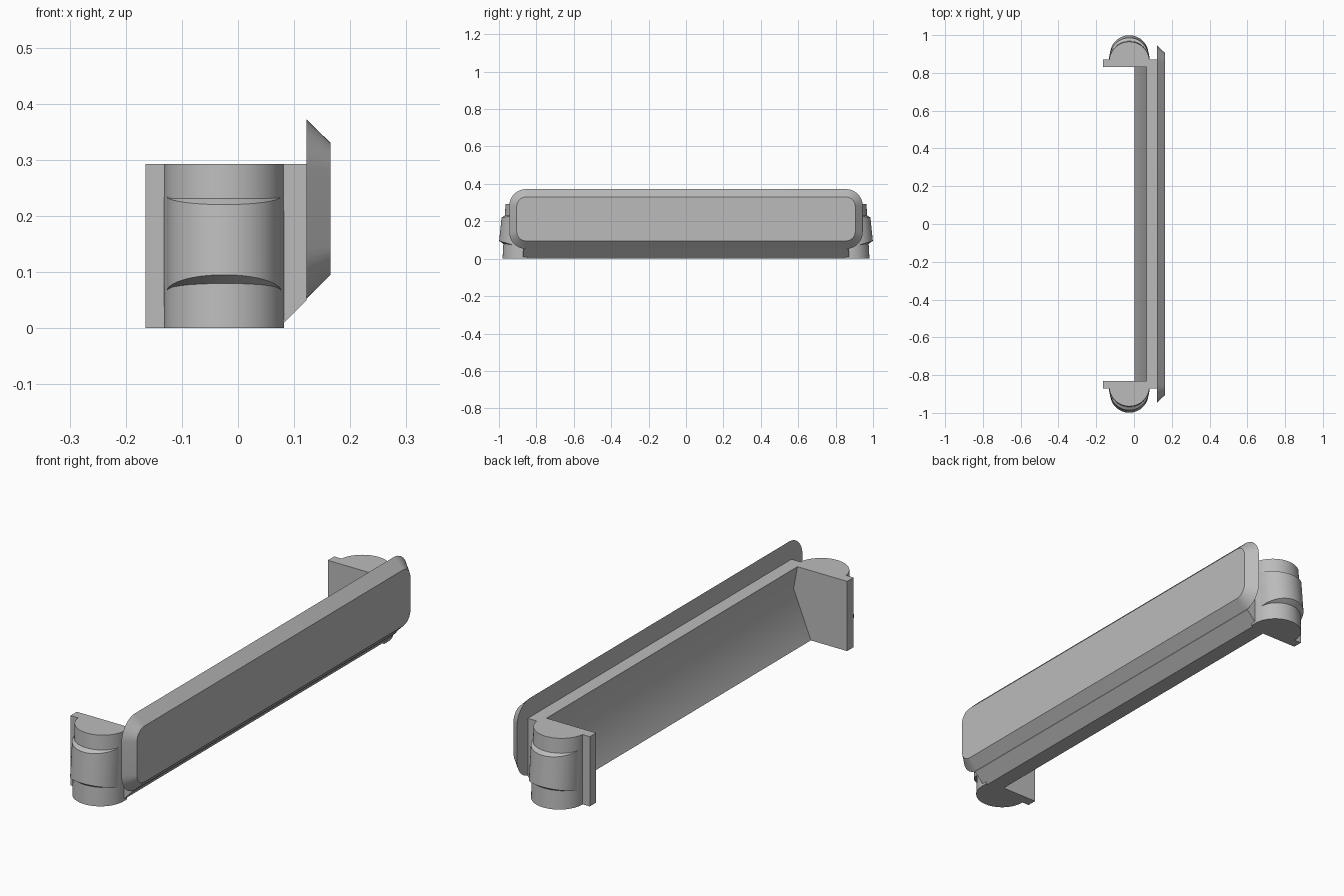
import bpy
import bmesh
from math import sin, cos, pi, radians

cube = bpy.data.objects.get("Cube")
if cube:
    bpy.data.objects.remove(cube, do_unlink=True)

GREY = (0.5, 0.5, 0.5, 1.0)
grey = bpy.data.materials.new("plain grey")
grey.use_nodes = True
grey.diffuse_color = GREY
grey.node_tree.nodes["Principled BSDF"].inputs["Base Color"].default_value = GREY


def loft(name, rings, closed=False):
    """Skin matching rings of points; cap the ends, or join last ring to first."""
    bm = bmesh.new()
    loops = [[bm.verts.new(p) for p in ring] for ring in rings]
    pairs = list(zip(loops, loops[1:]))
    if closed:
        pairs.append((loops[-1], loops[0]))
    else:
        bm.faces.new(loops[0])
        bm.faces.new(loops[-1])
    n = len(loops[0])
    for a, b in pairs:
        # open rings in closed skins leave their ends buried in other parts
        for i in range(n - 1 if closed else n):
            j = (i + 1) % n
            bm.faces.new((a[i], a[j], b[j], b[i]))
    if closed:
        bm.faces.new([ring[0] for ring in loops])
        bm.faces.new([ring[-1] for ring in loops])
    bmesh.ops.recalc_face_normals(bm, faces=bm.faces)
    mesh = bpy.data.meshes.new(name)
    bm.to_mesh(mesh)
    bm.free()
    mesh.materials.append(grey)
    obj = bpy.data.objects.new(name, mesh)
    bpy.context.collection.objects.link(obj)
    bpy.ops.object.select_all(action="DESELECT")
    obj.select_set(True)
    bpy.context.view_layer.objects.active = obj
    bpy.ops.object.shade_smooth_by_angle(angle=radians(35))
    return obj


def extrude_y(name, profile, y0, y1):
    return loft(name, [[(x, y, z) for x, z in profile] for y in (y0, y1)])


def rounded_rect(x, half_y, z0, z1, r, steps=10):
    corners = [(half_y - r, z1 - r), (r - half_y, z1 - r),
               (r - half_y, z0 + r), (half_y - r, z0 + r)]
    ring = []
    for k, (y, z) in enumerate(corners):
        for i in range(steps + 1):
            a = (k + i / steps) * pi / 2
            ring.append((x, y + r * cos(a), z + r * sin(a)))
    return ring


TOP = 0.292
STEPS = 32
ANGLES = [pi * i / STEPS for i in range(STEPS + 1)]
CX = -0.025

# Front plate with bevelled rim
loft("front_plate", [rounded_rect(0.122, 0.945, 0.052, 0.372, 0.09),
                     rounded_rect(0.165, 0.905, 0.095, 0.33, 0.05)])

# Long panel with a bent inner wall
extrude_y("long_panel", [(0.073, 0), (0.123, 0.051), (0.123, TOP), (0.065, TOP),
                         (0.083, 0.195), (0.003, 0)], -0.84, 0.84)

for s, side in ((-1, "front"), (1, "back")):
    # End wall
    extrude_y(side + "_end_wall", [(-0.165, 0), (0.073, 0), (0.123, 0.051),
                                   (0.123, TOP), (-0.165, TOP)], s * 0.83, s * 0.872)

    # Leaning half-round post
    rings = []
    for z, yc in ((0, 0.874), (TOP, 0.858)):
        ring = [(CX + 0.107 * cos(a), s * max(yc + 0.107 * sin(a), 0.86), z)
                for a in ANGLES]
        ring += [(CX - 0.107, s * 0.85, z), (CX + 0.107, s * 0.85, z)]
        rings.append(ring)
    loft(side + "_post", rings)

    # Raised clip band with sloping upper and lower lips
    def band_arc(yc, r, base, rise):
        return [(CX + r * cos(a), s * (yc + r * sin(a)), base + rise * sin(a))
                for a in ANGLES]
    loft(side + "_clip_band", [band_arc(0.868, 0.095, 0.065, 0.005),
                               band_arc(0.897, 0.102, 0.065, 0.03),
                               band_arc(0.884, 0.102, 0.235, -0.015),
                               band_arc(0.858, 0.095, 0.235, 0.006)], closed=True)
